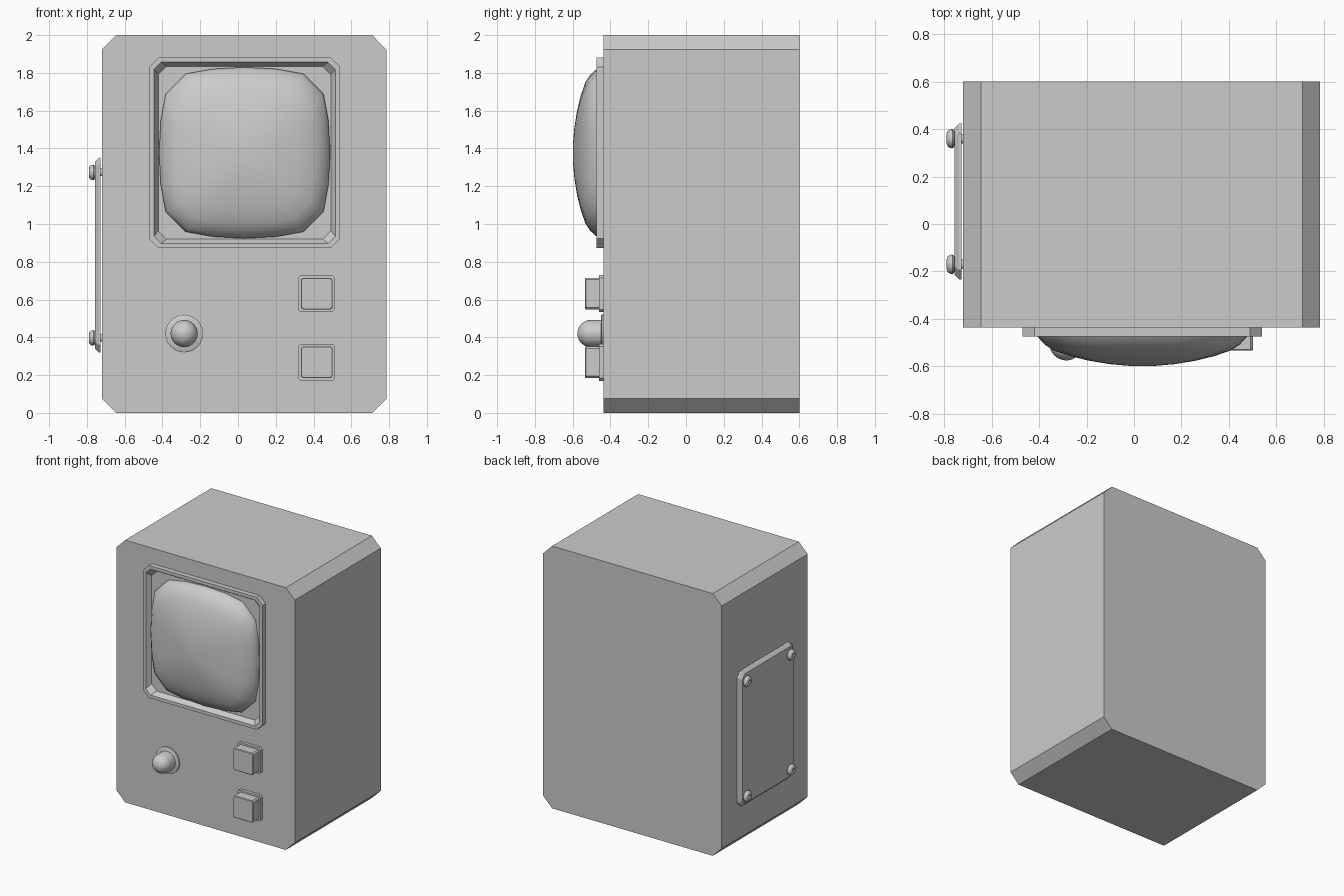
import bpy, bmesh, math

if "Cube" in bpy.data.objects:
    bpy.data.objects.remove(bpy.data.objects["Cube"])

LEFT = -math.pi / 2   # turns a front-facing part so that it faces -x


def loft(name, rings, cap_start=True, cap_end=True, closed=False, smooth=None, turn=0):
    """Skin a list of equal-length point rings."""
    bm = bmesh.new()
    vs = [[bm.verts.new(p) for p in r] for r in rings]
    n = len(vs[0])
    pairs = list(zip(vs, vs[1:])) + ([(vs[-1], vs[0])] if closed else [])
    for a, b in pairs:
        for i in range(n):
            j = (i + 1) % n
            bm.faces.new((a[i], a[j], b[j], b[i]))
    if not closed:
        if cap_start:
            bm.faces.new(vs[0])
        if cap_end:
            bm.faces.new(vs[-1])
    bmesh.ops.remove_doubles(bm, verts=bm.verts, dist=1e-5)
    bmesh.ops.recalc_face_normals(bm, faces=bm.faces)
    me = bpy.data.meshes.new(name)
    bm.to_mesh(me)
    bm.free()
    ob = bpy.data.objects.new(name, me)
    bpy.context.collection.objects.link(ob)
    ob.rotation_euler.z = turn
    if smooth:
        bpy.ops.object.select_all(action='DESELECT')
        ob.select_set(True)
        bpy.context.view_layer.objects.active = ob
        bpy.ops.object.shade_smooth_by_angle(angle=math.radians(smooth))
    return ob


def octo(cx, cz, hw, hh, c, y):
    """Rectangle with cut corners in the xz plane."""
    pts = [(hw, hh - c), (hw - c, hh), (c - hw, hh), (-hw, hh - c),
           (-hw, c - hh), (c - hw, -hh), (hw - c, -hh), (hw, c - hh)]
    return [(cx + x, y, cz + z) for x, z in pts]


def lathe(name, cx, cz, profile, n=24, turn=0):
    """Revolve (radius, y) pairs around the y axis."""
    rings = [[(cx + r * math.cos(2 * math.pi * i / n), y, cz + r * math.sin(2 * math.pi * i / n))
              for i in range(n)] for r, y in profile]
    return loft(name, rings, smooth=35, turn=turn)


# Cabinet
loft("cabinet", [octo(0.032, 1, 0.753, 1, 0.075, y) for y in (-0.437, 0.6)])

# Screen surround with a sloped inner lip
SX, SZ = 0.035, 1.377
loft("screen_frame", [
    octo(SX, SZ, 0.505, 0.505, 0.05, -0.43),
    octo(SX, SZ, 0.505, 0.505, 0.05, -0.475),
    octo(SX, SZ, 0.48, 0.48, 0.038, -0.475),
    octo(SX, SZ, 0.453, 0.453, 0.045, -0.43)], closed=True)

# Bulging picture tube: one quadrant of the outline repeated four times
quad = [(0.453, 0.0), (0.444, 0.17), (0.418, 0.312), (0.365, 0.365), (0.312, 0.418), (0.17, 0.444)]
outline = []
for k in range(4):
    c, s = round(math.cos(k * math.pi / 2)), round(math.sin(k * math.pi / 2))
    outline += [(x * c - z * s, x * s + z * c) for x, z in quad]
dome = [(1, -0.43), (1, -0.455), (0.97, -0.478), (0.91, -0.508), (0.83, -0.532),
        (0.67, -0.557), (0.5, -0.576), (0.3, -0.591), (0.12, -0.598)]
loft("screen", [[(SX + x * k, y, SZ + z * k) for x, z in outline] for k, y in dome], smooth=40)

# Round control knob on its washer
lathe("knob_base", -0.285, 0.42, [(0.1, -0.43), (0.1, -0.446), (0.093, -0.45)])
R = 0.072
knob = [(R, -0.43)] + [(R * math.cos(a), -0.503 - R * math.sin(a))
                       for a in (i * math.pi / 16 for i in range(8))] + [(0.004, -0.575)]
lathe("knob", -0.285, 0.42, knob)

# Two square buttons on raised plates
for label, z in (("upper", 0.631), ("lower", 0.268)):
    loft(label + "_button_base", [octo(0.415, z, 0.098, 0.098, 0.014, y) for y in (-0.43, -0.46)])
    loft(label + "_button", [
        octo(0.417, z, 0.084, 0.084, 0.01, -0.44),
        octo(0.417, z, 0.084, 0.084, 0.01, -0.53),
        octo(0.417, z, 0.08, 0.08, 0.009, -0.534)])

# Service panel on the left side, held slightly off the wall by screws
PY, PZ = 0.095, 0.835
loft("side_panel", [
    octo(-PY, PZ, 0.33, 0.517, 0.04, -0.727),
    octo(-PY, PZ, 0.328, 0.515, 0.04, -0.737),
    octo(-PY, PZ, 0.308, 0.495, 0.034, -0.757)], turn=LEFT)
screw = [(0.02, -0.71), (0.02, -0.757), (0.036, -0.758), (0.041, -0.766), (0.04, -0.775),
         (0.033, -0.785), (0.02, -0.79), (0.013, -0.79), (0.011, -0.78)]
for sy in (-1, 1):
    for sz in (-1, 1):
        lathe("panel_screw", -PY + sy * 0.265, PZ + sz * 0.438, screw, 16, LEFT)
